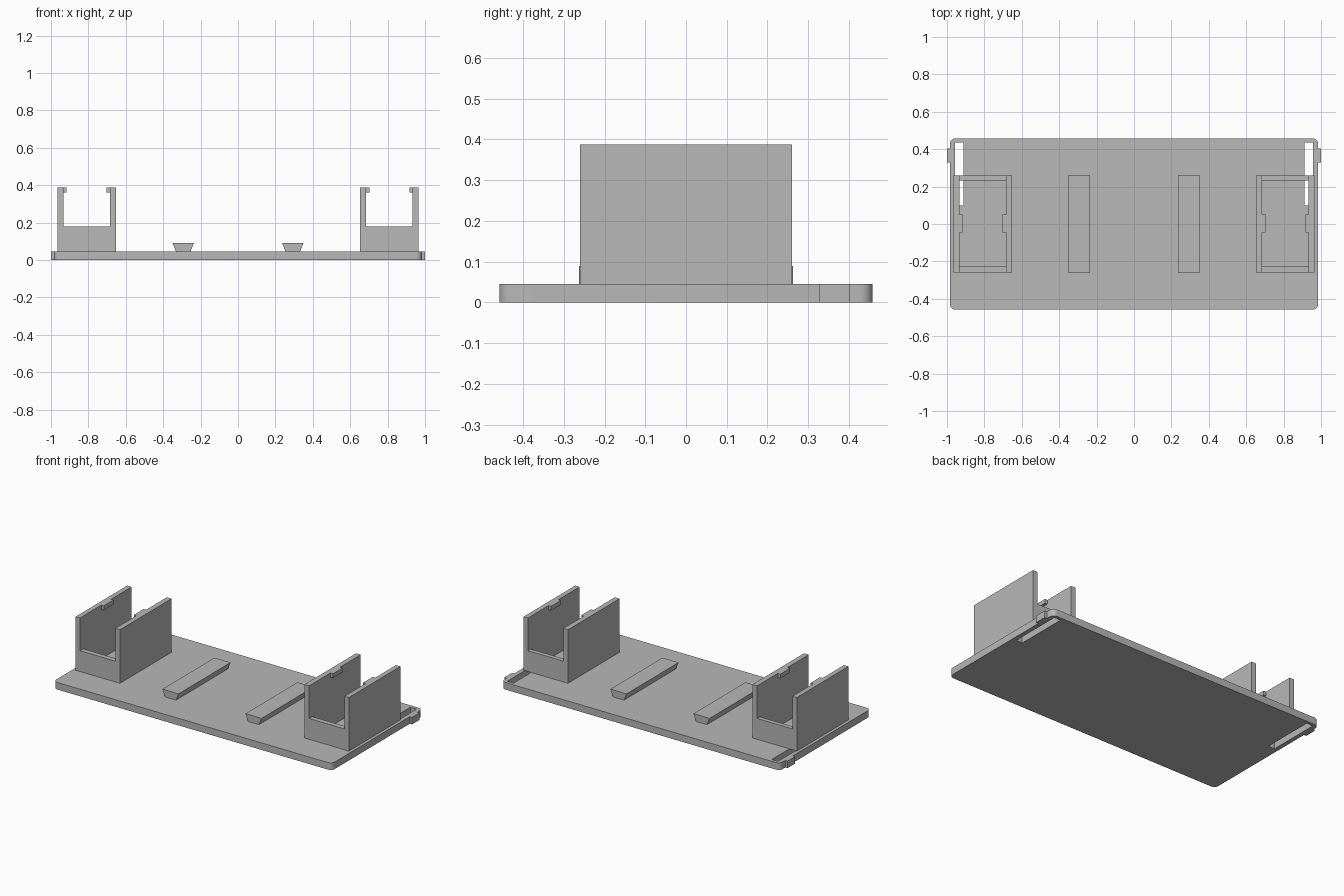
import bpy
import bmesh

default = bpy.data.objects.get("Cube")
if default:
    bpy.data.objects.remove(default, do_unlink=True)

# One plain grey plastic
grey = bpy.data.materials.new("grey_plastic")
grey.use_nodes = True
colour = (0.48, 0.48, 0.48, 1)
grey.diffuse_color = colour
grey.node_tree.nodes["Principled BSDF"].inputs["Base Color"].default_value = colour

PLATE_TOP = 0.045
WALL_TOP = 0.387


def box(name, xs, ys, zs, corner=0.0, flare=0.0):
    """Box from ranges; optional rounded upright corners or widened top."""
    x0, x1 = sorted(xs)
    mid = (x0 + x1) / 2
    bm = bmesh.new()
    bmesh.ops.create_cube(bm, size=1)
    for v in bm.verts:
        top = v.co.z > 0
        v.co.x = x1 if v.co.x > 0 else x0
        v.co.y = ys[1] if v.co.y > 0 else ys[0]
        v.co.z = zs[1] if top else zs[0]
        if top:
            v.co.x += flare if v.co.x > mid else -flare
    if corner:
        upright = [e for e in bm.edges
                   if abs(e.verts[0].co.z - e.verts[1].co.z) > 0.001]
        bmesh.ops.bevel(bm, geom=upright, offset=corner, segments=8,
                        profile=0.5, affect='EDGES')
    mesh = bpy.data.meshes.new(name)
    bm.to_mesh(mesh)
    bm.free()
    obj = bpy.data.objects.new(name, mesh)
    bpy.context.collection.objects.link(obj)
    mesh.materials.append(grey)
    return obj


def activate(obj):
    bpy.ops.object.select_all(action='DESELECT')
    obj.select_set(True)
    bpy.context.view_layer.objects.active = obj


def cut(obj, xs, ys, zs):
    """Subtract a box from an object."""
    cutter = box("cutter", xs, ys, zs)
    cutter.hide_render = True
    activate(obj)
    mod = obj.modifiers.new("cut", 'BOOLEAN')
    mod.operation = 'DIFFERENCE'
    mod.solver = 'EXACT'
    mod.object = cutter
    bpy.ops.object.modifier_apply(modifier=mod.name)
    bpy.data.objects.remove(cutter, do_unlink=True)


# Base plate with rounded corners
plate = box("base_plate", (-0.984, 0.984), (-0.458, 0.458), (0, PLATE_TOP), corner=0.03)

for side, s in (("left", 1), ("right", -1)):
    def sx(a, b):
        return (s * a, s * b)

    # Slot that frees the snap clip, and the clip's outer bump
    cut(plate, sx(0.912, 0.956), (0.10, 0.437), (-0.1, 0.1))
    box(side + "_clip_bump", sx(0.984, 1.0), (0.328, 0.403), (0, PLATE_TOP))

    # Holder: open pocket between two low ends and two tall walls
    holder = box(side + "_holder", sx(0.652, 0.965), (-0.26, 0.26), (PLATE_TOP, WALL_TOP))
    cut(holder, sx(0.685, 0.934), (-0.5, 0.5), (0.178, 0.6))
    cut(holder, sx(0.685, 0.934), (-0.228, 0.232), (-0.1, 0.3))

    # Retaining hooks at the top of the holder walls
    for name, xs in (("inner", (0.685, 0.703)), ("outer", (0.916, 0.934))):
        box(f"{side}_{name}_hook", sx(*xs), (-0.045, 0.052), (0.36, WALL_TOP))

    # Dovetail rail, wider at the top
    box(side + "_dovetail_rail", sx(0.254, 0.332), (-0.262, 0.262),
        (PLATE_TOP, 0.09), flare=0.018)

# Soft corners, crisp edges
activate(plate)
bpy.ops.object.shade_smooth_by_angle()
